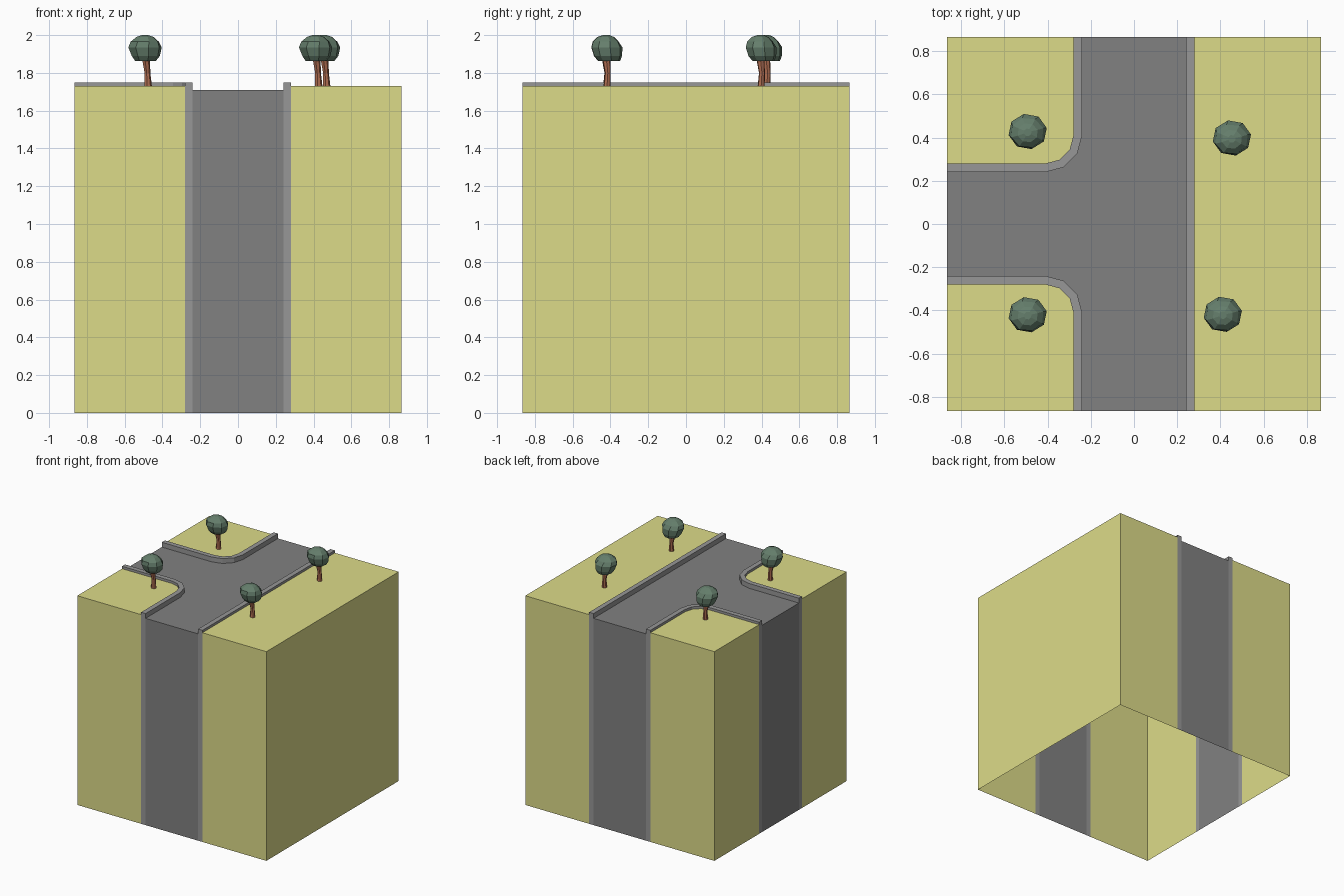
import bpy, bmesh
from math import cos, sin, pi

if "Cube" in bpy.data.objects:
    bpy.data.objects.remove(bpy.data.objects["Cube"])

H = 0.865                                   # half width of the block
ROAD_Z, GRASS_Z, CURB_Z = 1.71, 1.73, 1.75
R, C = 0.24, 0.28                           # road edge, curb back edge
K = 0.41                                    # centre of the rounded corners


def material(name, rgb):
    m = bpy.data.materials.new(name)
    m.diffuse_color = (*rgb, 1)
    m.use_nodes = True
    m.node_tree.nodes["Principled BSDF"].inputs["Base Color"].default_value = m.diffuse_color
    return m


GRASS = material("grass", (0.72, 0.71, 0.25))
ASPHALT = material("asphalt", (0.22, 0.22, 0.22))
STONE = material("curb_stone", (0.31, 0.31, 0.31))
BARK = material("bark", (0.42, 0.15, 0.08))
LEAF = material("leaf", (0.13, 0.21, 0.15))


def finish(name, bm, mat):
    me = bpy.data.meshes.new(name)
    bm.to_mesh(me)
    bm.free()
    me.materials.append(mat)
    ob = bpy.data.objects.new(name, me)
    bpy.context.collection.objects.link(ob)
    return ob


def on_border(a, b):
    return any(abs(a[i]) > H - 1e-4 and abs(a[i] - b[i]) < 1e-4 for i in (0, 1))


def slab(name, outline, top, mat, inner_z=None):
    """Top face, block walls to the ground on the border, short inner walls if wanted."""
    area = sum(a[0] * b[1] - b[0] * a[1] for a, b in zip(outline, outline[1:] + outline[:1]))
    if area < 0:
        outline = outline[::-1]
    bm = bmesh.new()
    vs = [bm.verts.new((x, y, top)) for x, y in outline]
    bm.faces.new(vs)
    for i, a in enumerate(outline):
        j = (i + 1) % len(outline)
        b = outline[j]
        z = 0 if on_border(a, b) else inner_z
        if z is not None:
            lo = [bm.verts.new((p[0], p[1], z)) for p in (a, b)]
            bm.faces.new((vs[i], lo[0], lo[1], vs[j]))
    bmesh.ops.remove_doubles(bm, verts=bm.verts[:], dist=1e-5)
    return finish(name, bm, mat)


def corner(edge, s):
    """Line from the left border around the rounded corner to the front or back border."""
    r = K - edge
    arc = [(-K + r * sin(t * pi / 6), s * (K - r * cos(t * pi / 6))) for t in range(4)]
    return [(-H, s * edge)] + arc + [(-edge, s * H)]


# Ground: T-shaped road, curbs and lawns
slab("road", corner(R, -1) + [(R, -H), (R, H)] + corner(R, 1)[::-1], ROAD_Z, ASPHALT)
slab("straight_curb", [(R, -H), (C, -H), (C, H), (R, H)], CURB_Z, STONE, ROAD_Z)
slab("side_lawn", [(C, -H), (H, -H), (H, H), (C, H)], GRASS_Z, GRASS)
for s, side in ((-1, "front"), (1, "back")):
    slab(side + "_corner_curb", corner(R, s) + corner(C, s)[::-1], CURB_Z, STONE, ROAD_Z)
    slab(side + "_corner_lawn", corner(C, s) + [(-H, s * H)], GRASS_Z, GRASS)


def loft(name, rings, sides, mat, loc):
    """Stacked rings given as (dx, dy, z, rx, ry, twist)."""
    bm = bmesh.new()
    loops = []
    for dx, dy, z, rx, ry, tw in rings:
        loops.append([bm.verts.new((loc[0] + dx + rx * cos(2 * pi * i / sides + tw),
                                    loc[1] + dy + ry * sin(2 * pi * i / sides + tw), z))
                      for i in range(sides)])
    for a, b in zip(loops, loops[1:]):
        for i in range(sides):
            j = (i + 1) % sides
            bm.faces.new((a[i], a[j], b[j], b[i]))
    bm.faces.new(loops[0][::-1])
    bm.faces.new(loops[-1])
    return finish(name, bm, mat)


# Trees: bent trunk and faceted crown
TRUNK = [(0.015, 0, 1.73, 0.021, 0.019, 0), (0.012, 0.004, 1.80, 0.016, 0.016, 0),
         (0.004, -0.004, 1.875, 0.022, 0.022, 0)]
CROWN = [(0.002, 0.012, 1.862, 0.055, 0.058, 0.2), (0.004, 0.006, 1.89, 0.076, 0.075, 0.2),
         (0, 0, 1.935, 0.090, 0.083, 0.2), (-0.002, -0.006, 1.965, 0.078, 0.071, 0.3),
         (0, -0.006, 1.99, 0.048, 0.045, 0.3), (0, -0.004, 2.0, 0.018, 0.018, 0.3)]
for n, loc in enumerate([(-0.492, -0.42), (-0.492, 0.428), (0.411, -0.418), (0.453, 0.398)], 1):
    loft(f"tree_trunk_{n}", TRUNK, 7, BARK, loc)
    loft(f"tree_crown_{n}", CROWN, 8, LEAF, loc)
